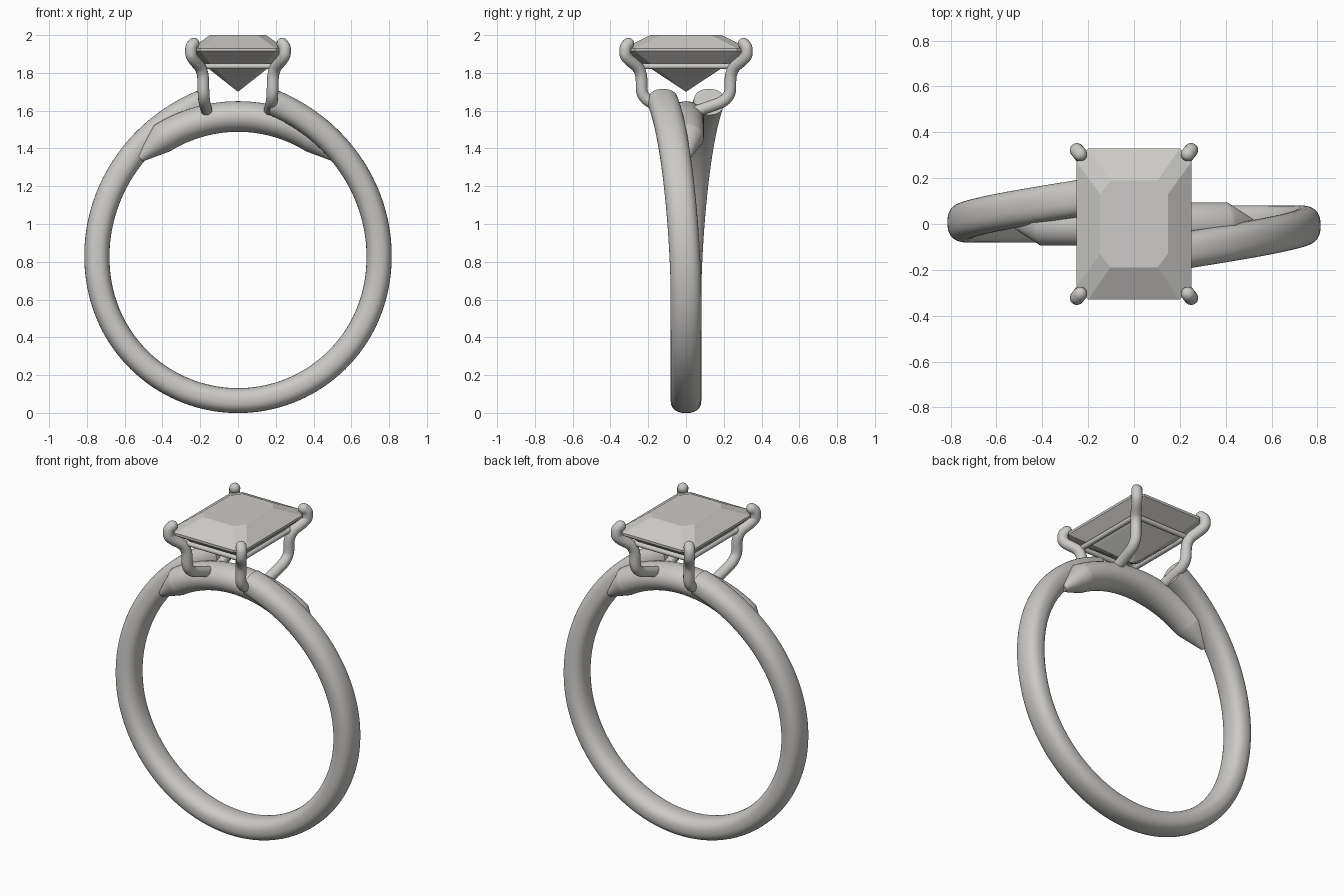
import bpy, bmesh, math
from mathutils import Vector

if "Cube" in bpy.data.objects:
    bpy.data.objects.remove(bpy.data.objects["Cube"])

CENTRE_Z = 0.81


def material(name, rgb):
    m = bpy.data.materials.new(name)
    m.use_nodes = True
    m.diffuse_color = (*rgb, 1)
    m.node_tree.nodes["Principled BSDF"].inputs["Base Color"].default_value = (*rgb, 1)
    return m


metal = material("pale grey", (0.6, 0.59, 0.57))


def loft(name, sections, sides=32, power=1.0, smooth=True):
    """Skin rings given as (centre, u axis, v axis, u radius, v radius)."""
    bm = bmesh.new()
    rings = []
    for c, u, v, a, b in sections:
        ring = []
        for i in range(sides):
            t = math.tau * i / sides
            x, y = math.cos(t), math.sin(t)
            x = math.copysign(abs(x) ** power, x)
            y = math.copysign(abs(y) ** power, y)
            ring.append(bm.verts.new(c + u * a * x + v * b * y))
        rings.append(ring)
    for p, q in zip(rings, rings[1:]):
        for i in range(sides):
            j = (i + 1) % sides
            bm.faces.new((p[i], p[j], q[j], q[i]))
    bm.faces.new(rings[0])
    bm.faces.new(rings[-1])
    return finish(name, bm, smooth)


def finish(name, bm, smooth):
    bmesh.ops.recalc_face_normals(bm, faces=bm.faces)
    me = bpy.data.meshes.new(name)
    bm.to_mesh(me)
    bm.free()
    me.materials.append(metal)
    ob = bpy.data.objects.new(name, me)
    bpy.context.collection.objects.link(ob)
    if smooth:
        bpy.ops.object.select_all(action="DESELECT")
        ob.select_set(True)
        bpy.context.view_layer.objects.active = ob
        bpy.ops.object.shade_smooth_by_angle(angle=math.radians(35))
    return ob


def arc_section(angle, radius, y, a, b):
    out = Vector((math.cos(angle), 0, math.sin(angle)))
    c = out * radius + Vector((0, y, CENTRE_Z))
    return c, out, Vector((0, 1, 0)), a, b


def tube(name, points, radius, sides=16):
    """Round tube along a path with softened corners and domed ends."""
    pts = [Vector(p) for p in points]
    for _ in range(3):
        cut = [pts[0]]
        for p, q in zip(pts, pts[1:]):
            cut += [p.lerp(q, 0.2), p.lerp(q, 0.8)]
        pts = cut + [pts[-1]]
    start = (pts[0] - pts[1]).normalized()
    end = (pts[-1] - pts[-2]).normalized()
    dome = [math.radians(d) for d in (25, 50, 70, 85)]
    path = [(pts[0] + start * radius * math.sin(d), radius * math.cos(d)) for d in reversed(dome)]
    path += [(p, radius) for p in pts]
    path += [(pts[-1] + end * radius * math.sin(d), radius * math.cos(d)) for d in dome]
    sections, u = [], start.orthogonal()
    for i, (c, r) in enumerate(path):
        d = (path[min(i + 1, len(path) - 1)][0] - path[max(i - 1, 0)][0]).normalized()
        u = (u - d * u.dot(d)).normalized()
        sections.append((c, u, d.cross(u), r, r))
    return loft(name, sections, sides)


# Band: one sweep whose two ends rise and pass each other
TOP = 78
shank = []
steps = 144
for i in range(steps + 1):
    s = -1 + 2 * i / steps                 # -1 = left end, 0 = bottom, 1 = right end
    deg = -90 + s * (90 + TOP)
    rise = max(0, abs(s) * (90 + TOP) - 75) / (TOP + 15)
    y = -math.copysign(0.122 * rise ** 1.7, s)
    shank.append(arc_section(math.radians(deg), 0.745 + 0.11 * rise ** 2.2, y,
                             0.066 + 0.004 * rise, 0.081))
loft("band", shank, 40, 0.85)

# Bridge: arc under the stone with tapered ends
bridge = []
for i in range(-24, 25):
    lean = math.radians(32 * i / 24)
    bridge.append(arc_section(math.pi / 2 - lean, 0.759, 0, 0.081, 0.094))
for sign, at in ((-1, 0), (1, len(bridge) + 1)):
    tip = arc_section(math.pi / 2 - sign * math.radians(44), 0.745, 0, 0.02, 0.02)
    bridge.insert(at, tip)
loft("bridge", bridge, 40)

# Four prongs
for sx, side in ((-1, "right"), (1, "left")):
    for sy, end in ((-1, "front"), (1, "back")):
        path = [(0.165, 0.05, 1.595), (0.182, 0.235, 1.66), (0.185, 0.235, 1.815),
                (0.248, 0.322, 1.885), (0.25, 0.322, 1.935), (0.235, 0.305, 1.955)]
        tube(f"prong_{end}_{side}", [(x * sx, y * sy, z) for x, y, z in path], 0.031)

# Rectangular rail joining the prongs
RX, RY, RZ = 0.185, 0.235, 1.835
for s, a, b in ((-1, "front", "right"), (1, "back", "left")):
    tube(f"rail_{a}", [(-RX, s * RY, RZ), (RX, s * RY, RZ)], 0.015, 12)
    tube(f"rail_{b}", [(s * RX, -RY, RZ), (s * RX, RY, RZ)], 0.015, 12)

# Step-cut stone: stacked clipped rectangles (half x, half y, clip x, clip y, z)
levels = [(0.148, 0.19, 0.045, 0.06, 2.0), (0.25, 0.33, 0.05, 0.06, 1.93),
          (0.25, 0.33, 0.05, 0.06, 1.915), (0.155, 0.185, 0.03, 0.035, 1.822)]
bm = bmesh.new()
rings = []
for hx, hy, cx, cy, z in levels:
    corner = [(hx, hy - cy), (hx - cx, hy)]
    outline = (corner + [(-x, y) for x, y in reversed(corner)]
               + [(-x, -y) for x, y in corner] + [(x, -y) for x, y in reversed(corner)])
    rings.append([bm.verts.new((x, y, z)) for x, y in outline])
for p, q in zip(rings, rings[1:]):
    for i in range(8):
        j = (i + 1) % 8
        bm.faces.new((p[i], p[j], q[j], q[i]))
bm.faces.new(rings[0])
culet = bm.verts.new((0, 0, 1.7))
for i in range(8):
    bm.faces.new((rings[-1][i], rings[-1][(i + 1) % 8], culet))
finish("stone", bm, False)
